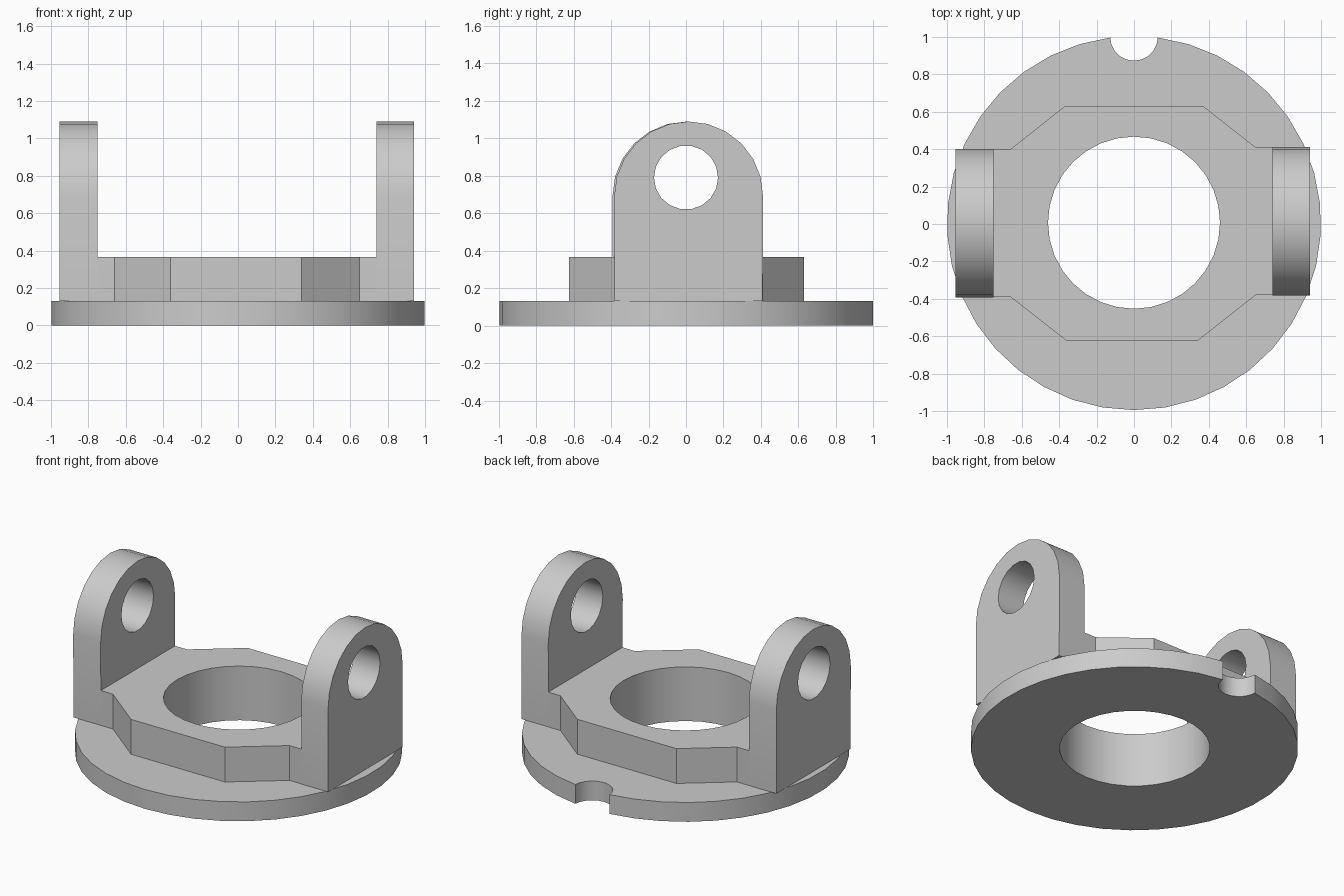
import bpy
import bmesh
from math import sin, cos, pi, radians
from mathutils import Matrix, Vector

cube = bpy.data.objects.get("Cube")
if cube:
    bpy.data.objects.remove(cube, do_unlink=True)

# Single plain finish
grey = bpy.data.materials.new("light grey metal")
grey.use_nodes = True
colour = (0.6, 0.6, 0.6, 1)
grey.diffuse_color = colour
grey.node_tree.nodes["Principled BSDF"].inputs["Base Color"].default_value = colour


def arc(cx, cy, r, start, end, steps):
    """Points along an arc, both ends included (degrees)."""
    angles = [radians(start + (end - start) * i / steps) for i in range(steps + 1)]
    return [(cx + r * cos(a), cy + r * sin(a)) for a in angles]


def circle(cx, cy, r, steps):
    return arc(cx, cy, r, 0, 360, steps)[:-1]


def prism(name, loops, depth, matrix):
    """Fill an outline with holes, extrude it and place it."""
    bm = bmesh.new()
    for loop in loops:
        verts = [bm.verts.new((x, y, 0)) for x, y in loop]
        for i, v in enumerate(verts):
            bm.edges.new((verts[i - 1], v))
    bmesh.ops.triangle_fill(bm, edges=bm.edges[:], use_beauty=True, normal=Vector((0, 0, 1)))
    cap = bmesh.ops.extrude_face_region(bm, geom=bm.faces[:], use_keep_orig=True)
    top = [g for g in cap["geom"] if isinstance(g, bmesh.types.BMVert)]
    bmesh.ops.translate(bm, verts=top, vec=(0, 0, depth))
    bmesh.ops.transform(bm, matrix=matrix, verts=bm.verts[:])
    bmesh.ops.recalc_face_normals(bm, faces=bm.faces[:])
    mesh = bpy.data.meshes.new(name)
    bm.to_mesh(mesh)
    bm.free()
    mesh.materials.append(grey)
    obj = bpy.data.objects.new(name, mesh)
    bpy.context.collection.objects.link(obj)
    bpy.ops.object.select_all(action="DESELECT")
    obj.select_set(True)
    bpy.context.view_layer.objects.active = obj
    bpy.ops.object.shade_smooth_by_angle(angle=radians(30))
    return obj


base_top, collar_top = 0.13, 0.365
bore = circle(0, 0.007, 0.46, 32)

# Round base with a rear locating notch
rim = arc(0, 0.005, 1.0, 97.3, 442.7, 36)
notch = arc(0, 1.0, 0.127, 0, -180, 10)
prism("base_plate", [rim + notch[1:-1], bore], base_top, Matrix())

# Raised collar between the lugs
collar = [(-0.75, 0.4), (-0.66, 0.4), (-0.37, 0.63), (0.37, 0.63), (0.65, 0.41), (0.74, 0.41),
          (0.74, -0.38), (0.65, -0.38), (0.34, -0.625), (-0.36, -0.625), (-0.66, -0.39), (-0.75, -0.39)]
prism("raised_collar", [collar, bore], collar_top - base_top,
      Matrix.Translation((0, 0, base_top)))

# Arched pivot lugs: profile drawn in y-z, extruded along x
to_yz = Matrix(((0, 0, 1, 0), (1, 0, 0, 0), (0, 1, 0, 0), (0, 0, 0, 1)))
for name, x, width, shift in (("right_lug", -0.955, 0.205, 0.005), ("left_lug", 0.74, 0.2, 0.014)):
    profile = [(-0.395, base_top), (0.395, base_top)] + arc(0, 0.692, 0.397, 0, 180, 12)
    pivot = circle(-shift, 0.79, 0.171, 18)
    prism(name, [profile, pivot], width, Matrix.Translation((x, shift, 0)) @ to_yz)
